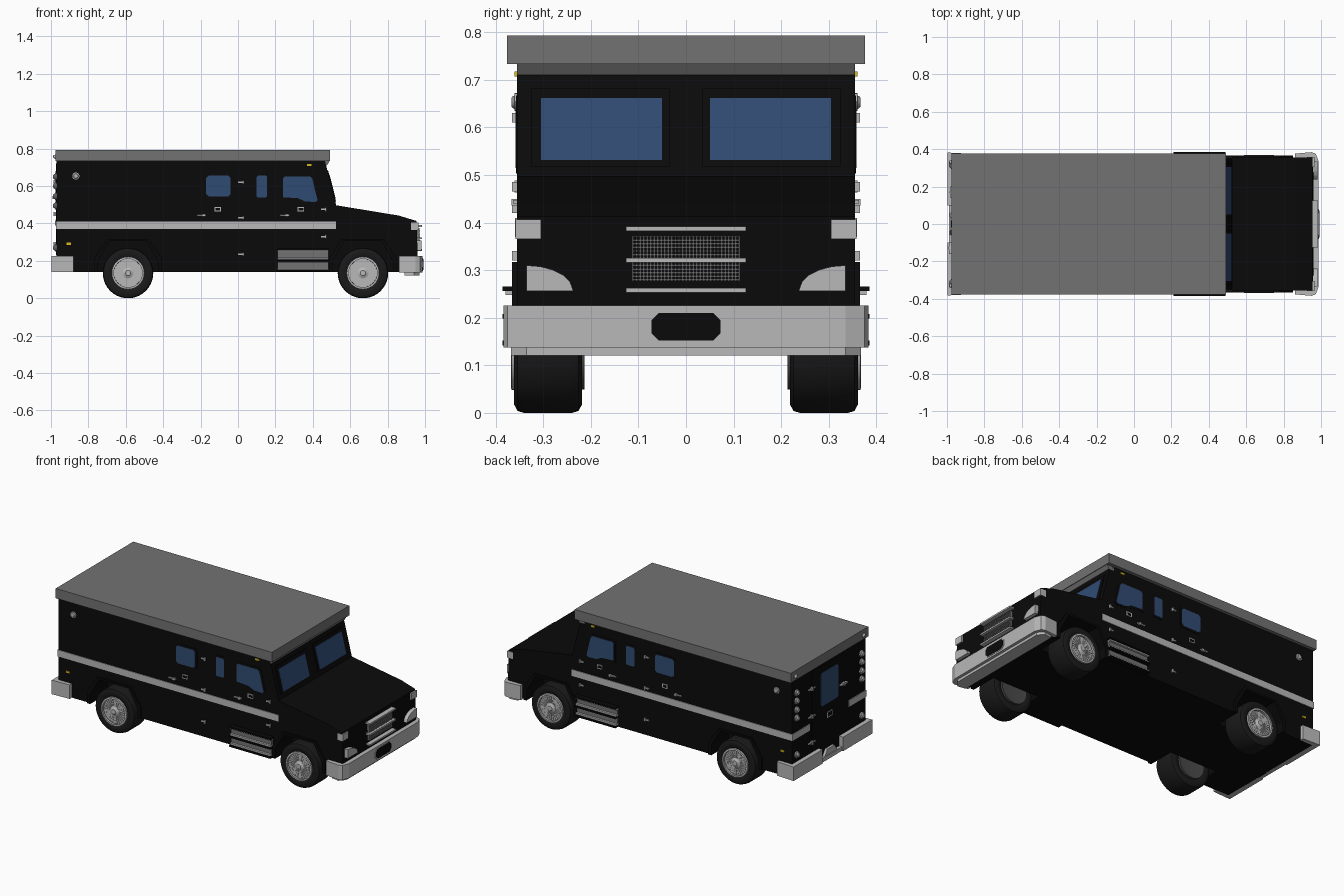
import bpy, bmesh, math
from mathutils import Matrix, Vector

if "Cube" in bpy.data.objects:
    bpy.data.objects.remove(bpy.data.objects["Cube"])


def material(name, r, g, b):
    m = bpy.data.materials.new(name)
    m.diffuse_color = (r, g, b, 1)
    m.use_nodes = True
    m.node_tree.nodes["Principled BSDF"].inputs["Base Color"].default_value = m.diffuse_color
    return m


BLACK = material("black_paint", .003, .003, .003)
RUBBER = material("rubber", .01, .01, .01)
GLASS = material("blue_glass", .03, .07, .17)
ROOF = material("roof_grey", .17, .17, .17)
SILVER = material("silver", .48, .48, .48)
DARK = material("dark_grey", .07, .07, .07)
AMBER = material("amber", .7, .5, .01)


def finish(name, bm, mat, mirror=False, smooth=False, loc=(0, 0, 0)):
    bmesh.ops.recalc_face_normals(bm, faces=bm.faces)
    me = bpy.data.meshes.new(name)
    bm.to_mesh(me)
    bm.free()
    me.materials.append(mat)
    if smooth:
        me.shade_smooth()
        me.set_sharp_from_angle(angle=math.radians(35))
    ob = bpy.data.objects.new(name, me)
    ob.location = loc
    bpy.context.collection.objects.link(ob)
    if mirror:
        mod = ob.modifiers.new("mirror", 'MIRROR')
        mod.use_axis = (False, True, False)
        mod.use_mirror_merge = False
    return ob


def prism(name, pts, lo, hi, axis, mat, mirror=False):
    """Extrude a 2D outline along an axis between lo and hi."""
    put = {'x': lambda a, b, t: (t, a, b), 'y': lambda a, b, t: (a, t, b),
           'z': lambda a, b, t: (a, b, t)}[axis]
    bm = bmesh.new()
    ends = [[bm.verts.new(put(a, b, t)) for a, b in pts] for t in (lo, hi)]
    bm.faces.new(ends[0])
    bm.faces.new(ends[1])
    for i in range(len(pts)):
        j = (i + 1) % len(pts)
        bm.faces.new((ends[0][i], ends[0][j], ends[1][j], ends[1][i]))
    return finish(name, bm, mat, mirror)


def boxes(name, spans, mat, mirror=False):
    """Several boxes (x0,x1,y0,y1,z0,z1) in one mesh."""
    bm = bmesh.new()
    for x0, x1, y0, y1, z0, z1 in spans:
        m = Matrix.Translation(((x0 + x1) / 2, (y0 + y1) / 2, (z0 + z1) / 2))
        bmesh.ops.create_cube(bm, size=1, matrix=m @ Matrix.Diagonal((x1 - x0, y1 - y0, z1 - z0, 1)))
    return finish(name, bm, mat, mirror)


def lathe(name, profile, n, loc, axis, mat, mirror=True):
    """Revolve (radius, offset) points about the y or -x axis."""
    bm = bmesh.new()
    rings = []
    for r, o in profile:
        ring = []
        for i in range(n):
            a = math.tau * i / n
            u, v = r * math.cos(a), r * math.sin(a)
            ring.append(bm.verts.new((u, o, v) if axis == 'y' else (-o, u + loc[1], v)))
        rings.append(ring)
    for p, q in zip(rings, rings[1:]):
        for i in range(n):
            j = (i + 1) % n
            bm.faces.new((p[i], p[j], q[j], q[i]))
    bm.faces.new(rings[0])
    bm.faces.new(rings[-1])
    return finish(name, bm, mat, mirror, True, (loc[0], 0, loc[2]))


def rounded(x0, x1, z0, z1, c):
    return [(x0 + c, z0), (x1 - c, z0), (x1, z0 + c), (x1, z1 - c),
            (x1 - c, z1), (x0 + c, z1), (x0, z1 - c), (x0, z0 + c)]


WHEELS = (("front", .668), ("rear", -.588))
ARCH = [(.16, .14), (.16, .2), (.1, .305), (-.1, .305), (-.16, .2), (-.16, .14)]

# Body shell with wheel openings, and the core between the wheels
outline = [(-.97, .14), (-.97, .735), (.465, .735), (.525, .497), (.86, .442), (.955, .413), (.963, .14)]
for _, wx in WHEELS:
    outline += [(wx + dx, z) for dx, z in ARCH]
prism("body_shell", outline, -.355, .355, 'y', BLACK)
boxes("chassis_core", [(-.9, .9, -.2, .2, .141, .34)], BLACK)

# Roof slab and brow over the windscreen
boxes("roof_slab", [(-.975, .493, -.376, .376, .733, .793)], ROOF)
prism("roof_brow", [(.44, .734), (.49, .734), (.476, .71), (.44, .71)], -.355, .355, 'y', ROOF)

# Wheel arch flares
for end, wx in WHEELS:
    ring = [(wx + dx, z) for dx, z in ARCH]
    ring += [(wx + dx * 1.13, z if z < .15 else z + .012) for dx, z in reversed(ARCH)]
    prism(end + "_arch_flare", ring, .35, .366, 'y', BLACK, True)

# Wheels
TYRE = [(.08, -.06), (.09, -.068), (.118, -.071), (.131, -.064), (.135, -.05), (.135, .05),
        (.131, .064), (.118, .071), (.09, .068), (.08, .06)]
for end, wx in WHEELS:
    at = (wx, 0, .135)
    lathe(end + "_tyre", [(r, .29 + o) for r, o in TYRE], 40, at, 'y', RUBBER)
    rim = [(.07, .215), (.086, .213), (.086, .366), (.079, .367), (.074, .35), (.03, .343)]
    lathe(end + "_rim", rim, 40, at, 'y', DARK)
    lathe(end + "_rim_lip", [(.076, .355), (.076, .368), (.087, .367), (.087, .355)], 40, at, 'y', SILVER)
    lathe(end + "_hub", [(.032, .34), (.03, .358), (.018, .362), (.014, .366)], 20, at, 'y', SILVER)
    bm = bmesh.new()
    for i in range(28):
        m = Matrix.Rotation(math.tau * i / 28, 4, 'Y') @ Matrix.Translation((.053, .353, 0))
        bmesh.ops.create_cube(bm, size=1, matrix=m @ Matrix.Diagonal((.05, .01, .005, 1)))
    for r in (.045, .06):
        for i in range(28):
            m = Matrix.Rotation(math.tau * (i + .5) / 28, 4, 'Y') @ Matrix.Translation((r, .353, 0))
            bmesh.ops.create_cube(bm, size=1, matrix=m @ Matrix.Diagonal((.004, .006, r * .2, 1)))
    finish(end + "_spokes", bm, SILVER, True, False, at)

# Bumpers: U-shaped in plan
half = [(.86, .358), (.86, .376), (.95, .384), (.972, .375), (.987, .335)]
plan = half + [(.987, -.335)] + [(x, -y) for x, y in reversed(half[:-1])]
prism("front_bumper", plan + [(.93, -.34), (.93, .34)], .137, .226, 'z', SILVER)
low = [(.89, .36), (.94, .368), (.97, .335)]
prism("front_bumper_lip", low + [(x, -y) for x, y in reversed(low)], .121, .138, 'z', SILVER)
prism("bumper_slot_rim", rounded(-.079, .079, .147, .215, .018), .98, .989, 'x', SILVER)
prism("bumper_slot", rounded(-.073, .073, .152, .21, .016), .98, .991, 'x', BLACK)
arm = [(-.88, .354), (-.88, .376), (-.998, .382), (-.998, .1), (-.965, .1), (-.965, .354)]
prism("rear_bumper", arm, .14, .226, 'z', SILVER, True)
boxes("rear_bumper_step", [(-.99, -.965, -.1, .1, .14, .165)], SILVER)
prism("tow_plate", [(-.06, .165), (.06, .165), (.035, .2), (-.035, .2)], -.985, -.965, 'x', SILVER)

# Side stripe and its short rear returns
boxes("stripe", [(-.972, .525, .35, .359, .37, .41), (-.974, -.965, .19, .359, .37, .41)], SILVER, True)

# Side windows with frames
panes = {"rear_side": rounded(-.17, -.04, .545, .655, .012),
         "narrow_side": rounded(.1, .155, .538, .655, .006),
         "cab_side": [(.24, .54), (.32, .535), (.36, .517), (.415, .515), (.425, .525),
                      (.397, .64), (.385, .652), (.25, .652), (.24, .642)]}
for name, pts in panes.items():
    cx = sum(p[0] for p in pts) / len(pts)
    cz = sum(p[1] for p in pts) / len(pts)
    grow = [(x + math.copysign(.012, x - cx), z + math.copysign(.012, z - cz)) for x, z in pts]
    prism(name + "_frame", grow, .35, .357, 'y', BLACK, True)
    prism(name + "_window", pts, .35, .3585, 'y', GLASS, True)


# Windscreen panes lying on the sloped front
def slope(z0, z1, t):
    xs = [.465 + (.735 - z) * .06 / .238 for z in (z0, z1)]
    return [(xs[0] - .01, z0), (xs[0] + t, z0), (xs[1] + t, z1), (xs[1] - .01, z1)]


prism("windscreen_frame", slope(.518, .682, .004), .035, .325, 'y', BLACK, True)
prism("windscreen_pane", slope(.532, .662, .006), .05, .305, 'y', GLASS, True)

# Grille: three bright bars over a fine mesh
boxes("grille_bars", [(.95, .985, -.126, .126, z - .005, z + .005) for z in (.387, .321, .258)], SILVER)
mesh = [(.955, .972, -.113, .113, .278 + i * .0076, .281 + i * .0076) for i in range(13)]
mesh += [(.955, .97, y, y + .003, .277, .37) for y in [-.113 + i * .00745 for i in range(31)]]
boxes("grille_mesh", mesh, ROOF)

# Headlamps and corner lamps
lamp = [(.237, .256), (.335, .256), (.335, .31)]
lamp += [(.335 - .098 * math.sin(a), .256 + .054 * math.cos(a)) for a in (.3, .6, .9, 1.2)]
prism("headlamp", lamp, .94, .981, 'x', SILVER, True)
boxes("corner_lamp", [(.925, .964, .305, .358, .365, .406)], SILVER, True)

# Side steps below the cab doors
boxes("step_risers", [(.21, .485, .35, .366, z, z + .044) for z in (.151, .207)], ROOF, True)
boxes("step_lips", [(.21, .485, .35, .379, z, z + .01) for z in (.153, .209, .248)], SILVER, True)
boxes("step_treads", [(.21, .49, .35, .386, z - .005, z + .005) for z in (.147, .203, .261)], BLACK, True)

# Door hardware: handles, hinges and lock frames
hard = [(x, x + .05, .35, .364, .44, .447) for x in (-.22, .225)]
hard += [(x + .03, x + .044, .35, .367, .436, .45) for x in (-.22, .225)]
for x, z in [(.017, .62), (.017, .43), (.017, .235), (.46, .475), (.46, .33)]:
    hard += [(x - .016, x + .012, .35, .361, z - .004, z + .004), (x + .006, x + .014, .35, .366, z - .01, z + .01)]
boxes("side_door_hardware", hard, SILVER, True)
for side, lx in (("rear", -.108), ("cab", .336)):
    boxes(side + "_lock_frame", [(lx - .018, lx + .018, .35, .36, .463, .488)], SILVER, True)
    boxes(side + "_lock_port", [(lx - .013, lx + .013, .35, .361, .468, .483)], BLACK, True)

# Amber side markers and round side lamps
boxes("side_markers", [(.368, .394, .35, .36, .707, .717), (-.917, -.893, .35, .36, .286, .297)], AMBER, True)
lathe("round_side_lamp", [(.019, .35), (.019, .36), (.014, .361), (.011, .366), (.005, .367)],
      20, (-.867, 0, .653), 'y', SILVER)

# Rear door, window, lock port and hardware
prism("rear_door", rounded(-.17, .17, .23, .72, .01), -.974, -.96, 'x', BLACK)
prism("rear_window", rounded(-.085, .085, .475, .68, .012), -.977, -.96, 'x', GLASS)
boxes("rear_door_lock_frame", [(-.977, -.96, -.025, .025, .385, .42)], SILVER)
boxes("rear_door_lock_port", [(-.978, -.96, -.018, .018, .391, .414)], BLACK)
rear = [(-.99, -.96, -.16, -.1, .535, .543), (-.992, -.96, -.135, -.12, .53, .548)]
for z in (.62, .45, .29):
    rear += [(-.98, -.96, .14, .2, z - .004, z + .004), (-.986, -.96, .165, .175, z - .011, z + .011)]
boxes("rear_door_hardware", rear, SILVER)

# Rear round lamps
for i, (z, y) in enumerate([(.65, .315), (.6, .315), (.545, .315), (.495, .315), (.27, .315), (.757, .33)]):
    r = .013 if i == 5 else .02
    lathe(f"rear_lamp_{i + 1}", [(r, 0), (r, .012), (r * .75, .015), (r * .6, .022), (r * .2, .024)],
          18, (-.965, y, z), 'x', SILVER)
